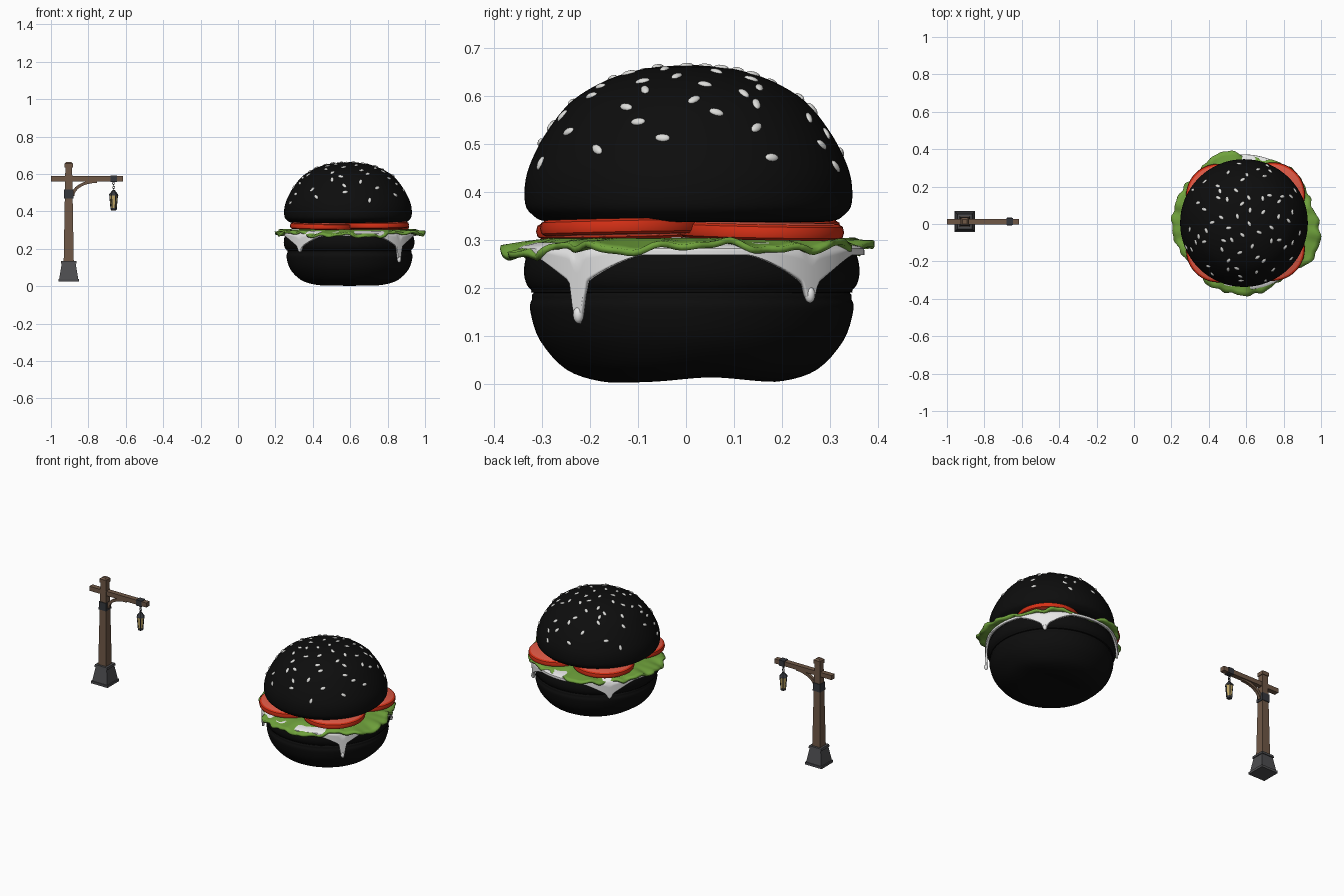
import bpy, bmesh, math, random
from mathutils import Vector, Matrix

if "Cube" in bpy.data.objects:
    bpy.data.objects.remove(bpy.data.objects["Cube"])

random.seed(4)
TAU = 2 * math.pi


def mat(name, r, g, b):
    m = bpy.data.materials.new(name)
    m.diffuse_color = (r, g, b, 1)
    m.use_nodes = True
    m.node_tree.nodes["Principled BSDF"].inputs["Base Color"].default_value = m.diffuse_color
    return m


BLACK = mat("black_bread", 0.004, 0.004, 0.004)
SEED = mat("sesame_white", 0.72, 0.72, 0.70)
WHITE = mat("white_cheese", 0.80, 0.80, 0.80)
GREEN = mat("leaf_green", 0.16, 0.36, 0.045)
SKIN = mat("tomato_skin", 0.68, 0.03, 0.008)
FLESH = mat("tomato_flesh", 0.74, 0.10, 0.06)
WOOD = mat("brown_wood", 0.16, 0.098, 0.062)
STONE = mat("grey_stone", 0.075, 0.075, 0.08)
IRON = mat("dark_iron", 0.035, 0.038, 0.045)
GLASS = mat("amber_glass", 0.52, 0.38, 0.13)


def finish(name, bm, materials, smooth=None, loc=(0, 0, 0), normals=True):
    bmesh.ops.remove_doubles(bm, verts=bm.verts, dist=1e-5)
    if normals:
        bmesh.ops.recalc_face_normals(bm, faces=bm.faces)
    me = bpy.data.meshes.new(name)
    bm.to_mesh(me)
    bm.free()
    for m in materials:
        me.materials.append(m)
    if smooth:
        me.shade_smooth()
        me.set_sharp_from_angle(angle=math.radians(smooth))
    ob = bpy.data.objects.new(name, me)
    ob.location = loc
    bpy.context.collection.objects.link(ob)
    return ob


def polar(name, rings, segs, func, materials, smooth=None, loc=(0, 0, 0), phase=0.0):
    """Grid of rings around z; func(ring, angle) gives (radius, z)."""
    bm = bmesh.new()
    grid = []
    for i in range(rings):
        row = []
        for j in range(segs):
            a = TAU * j / segs + phase
            r, z = func(i, a)
            row.append(bm.verts.new((r * math.cos(a), r * math.sin(a), z)))
        grid.append(row)
    for i in range(rings - 1):
        for j in range(segs):
            k = (j + 1) % segs
            bm.faces.new((grid[i][j], grid[i][k], grid[i + 1][k], grid[i + 1][j]))
    return finish(name, bm, materials, smooth, loc)


def lathe(name, prof, segs, material, smooth=None, loc=(0, 0, 0), phase=0.0):
    return polar(name, len(prof), segs, lambda i, a: prof[i], [material], smooth, loc, phase)


def curve(pts, n=4):
    """Catmull-Rom resampling of a profile."""
    p = [Vector(q) for q in pts]
    p = [p[0]] + p + [p[-1]]
    out = []
    for i in range(1, len(p) - 2):
        a, b, c, d = p[i - 1:i + 3]
        for k in range(n):
            t = k / n
            v = 0.5 * (2 * b + (c - a) * t + (2 * a - 5 * b + 4 * c - d) * t * t
                       + (3 * b - a - 3 * c + d) * t ** 3)
            out.append((max(v.x, 0), v.y))
    return out + [tuple(p[-1])]


def block(name, x, half0, half1, z0, z1, material):
    """Square tapered block of the lamp post."""
    s = math.sqrt(2)
    return lathe(name, [(0, z0), (half0 * s, z0), (half1 * s, z1), (0, z1)], 4, material,
                 loc=(x, 0.013, 0), phase=TAU / 8)


# ---------------- burger ----------------
CX = 0.592
bottom = curve([(0, 0.006), (0.12, 0.003), (0.19, 0.005), (0.262, 0.03), (0.316, 0.09), (0.336, 0.15),
                (0.333, 0.175), (0.318, 0.192), (0.2, 0.195), (0, 0.195)])
bun = lathe("bottom_bun", bottom, 64, BLACK, 60, (CX + 0.004, 0.012, 0))
for v in bun.data.vertices:  # slightly uneven underside
    lift = math.exp(-((v.co.y - 0.04) / 0.09) ** 2) * max(0, 1 - v.co.z / 0.08)
    v.co.z += 0.011 * lift

patty = curve([(0, 0.188), (0.3, 0.188), (0.335, 0.196), (0.348, 0.22), (0.348, 0.25),
               (0.338, 0.275), (0.31, 0.284), (0, 0.285)])
lathe("patty", patty, 64, BLACK, 60, (CX + 0.002, 0.012, 0))

top = curve([(0, 0.337), (0.2, 0.337), (0.295, 0.338), (0.325, 0.352), (0.34, 0.375), (0.339, 0.425),
             (0.322, 0.475), (0.291, 0.53), (0.242, 0.589), (0.17, 0.632), (0.09, 0.656), (0, 0.664)])
lathe("top_bun", top, 64, BLACK, 60, (CX - 0.004, 0.005, 0))

# Sesame seeds scattered over the dome
dome = [p for p in top if p[1] > 0.37][::-1]
bm = bmesh.new()
COUNT = 68
for n in range(COUNT):
    r = 0.335 * math.sqrt((n + 0.5) / COUNT)
    a = n * 2.39996 + random.uniform(-0.25, 0.25)
    for (r0, z0), (r1, z1) in zip(dome, dome[1:]):
        if r0 <= r <= r1:
            z = z0 + (z1 - z0) * (r - r0) / (r1 - r0)
            nrm = Vector(((z0 - z1) * math.cos(a), (z0 - z1) * math.sin(a), r1 - r0)).normalized()
            break
    else:
        continue
    rot = nrm.to_track_quat('Z', 'Y').to_matrix().to_4x4()
    m = (Matrix.Translation((r * math.cos(a), r * math.sin(a), z)) @ rot
         @ Matrix.Rotation(random.uniform(0, TAU), 4, 'Z') @ Matrix.Diagonal((0.016, 0.009, 0.006, 1)))
    bmesh.ops.create_uvsphere(bm, u_segments=10, v_segments=7, radius=1, matrix=m)
finish("sesame_seeds", bm, [SEED], 80, (CX - 0.004, 0.005, 0))

# Melted cheese: cap, then a skirt that runs down at the four corners
DRIPS = [(-41, 0.068, 0.075), (44, 0.07, 0.03), (-137, 0.065, 0.022), (136, 0.07, 0.02)]
ROWS = 12


def cheese(i, a):
    if i < 3:
        return [(0.05, 0.287), (0.32, 0.289), (0.348, 0.282)][i]
    low = 0.268
    for ang, wide, thin in DRIPS:
        d = abs((math.degrees(a) - ang + 180) % 360 - 180)
        low -= wide * max(0, 1 - d / 25) ** 1.4 + thin * math.exp(-(d / 2.6) ** 4)
    t = (i - 2) / ROWS
    return 0.348 + 0.008 * min(1, 4 * t), 0.282 + (low - 0.282) * t


ob = polar("cheese", ROWS + 3, 300, cheese, [WHITE], 60, (CX, 0.01, 0))
sol = ob.modifiers.new("thickness", 'SOLIDIFY')
sol.thickness, sol.offset = 0.011, 0
for ang, z in ((-41, 0.143), (44, 0.185)):
    bm = bmesh.new()
    bmesh.ops.create_uvsphere(bm, u_segments=14, v_segments=10, radius=1,
                              matrix=Matrix.Diagonal((0.011, 0.011, 0.017, 1)))
    a = math.radians(ang)
    finish("cheese_drop", bm, [WHITE], 80, (CX + 0.357 * math.cos(a), 0.01 + 0.357 * math.sin(a), z))

# Ruffled lettuce: rim radius every 15 degrees, counter-clockwise from +x
RIM = [.397, .37, .375, .385, .375, .35, .36, .40, .39, .355, .38, .385,
       .39, .385, .37, .35, .385, .38, .387, .38, .36, .36, .41, .415]


def lettuce(i, a):
    t = i / 14
    f = (math.degrees(a) % 360) / 15
    k, u = int(f) % 24, f % 1
    u = u * u * (3 - 2 * u)
    rim = RIM[k] * (1 - u) + RIM[(k + 1) % 24] * u + 0.004 * math.sin(23 * a) + 0.003 * math.sin(37 * a + 1)
    edge = max(0, (t - 0.7) / 0.3)
    z = 0.297 - edge * (0.012 + 0.016 * max(0, -math.sin(a)) ** 3)
    z += edge * (0.007 * math.sin(7 * a + 0.6) + 0.006 * math.sin(17 * a + 4 * t) + 0.003 * math.sin(31 * a))
    return 0.05 + (rim - 0.05) * t, z


ob = polar("lettuce", 15, 180, lettuce, [GREEN], 40, (CX, 0.005, 0))
sol = ob.modifiers.new("thickness", 'SOLIDIFY')
sol.thickness, sol.offset = 0.013, 0

# Four tomato slices: skin around, flesh on the cut faces
for x, y, z, tx, ty in ((0.15, -0.132, 0.31, 0.02, -0.01), (0.15, 0.157, 0.302, -0.02, 0.02),
                        (-0.142, -0.14, 0.304, 0.02, 0.02), (-0.142, 0.15, 0.309, -0.01, -0.02)):
    ob = lathe("tomato_slice", [(0, 0), (0.16, 0), (0.169, 0.005), (0.172, 0.016), (0.169, 0.028),
                                (0.16, 0.033), (0, 0.033)], 48, SKIN, 45, (CX + x, y, z))
    ob.data.materials.append(FLESH)
    for p in ob.data.polygons:
        p.material_index = int(abs(p.normal.z) > 0.9)
    ob.rotation_euler = (tx, ty, 0)

# ---------------- lamp post ----------------
PX, PY, LX = -0.905, 0.013, -0.665
block("base_foot", PX, 0.056, 0.056, 0.024, 0.038, STONE)
block("base_body", PX, 0.051, 0.037, 0.038, 0.122, STONE)
block("base_rim", PX, 0.042, 0.040, 0.122, 0.136, STONE)
block("post", PX, 0.027, 0.018, 0.13, 0.64, WOOD)
block("post_cap", PX, 0.022, 0.022, 0.634, 0.656, WOOD)
block("post_cap_tip", PX, 0.021, 0.012, 0.656, 0.664, WOOD)
block("post_collar", PX, 0.025, 0.024, 0.47, 0.518, IRON)
block("beam_band", LX, 0.018, 0.018, 0.557, 0.592, IRON)


def strip(name, outer, inner, half, material):
    """Solid between two xz paths, with a given half width in y."""
    bm = bmesh.new()
    rows = [[bm.verts.new((p[0], PY + s * half, p[1])) for p, s in ((o, -1), (o, 1), (n, 1), (n, -1))]
            for o, n in zip(outer, inner)]
    for a, b in zip(rows, rows[1:]):
        for j in range(4):
            bm.faces.new((a[j], a[(j + 1) % 4], b[(j + 1) % 4], b[j]))
    bm.faces.new(rows[0])
    bm.faces.new(rows[-1])
    return finish(name, bm, [material])


strip("cross_beam", [(-1.0, 0.588), (-0.615, 0.588)], [(-1.0, 0.561), (-0.615, 0.561)], 0.015, WOOD)


def arc(rx, rz):
    return [(-0.755 - rx * math.sin(t), 0.482 + rz * math.cos(t)) for t in [i * TAU / 32 for i in range(9)]]


strip("curved_brace", arc(0.138, 0.086), arc(0.120, 0.070), 0.009, WOOD)

# Chain links holding the lantern
bm = bmesh.new()
for n in range(4):
    for j in range(10):
        ring = [[], []]
        for e in (0, 1):
            a = TAU * (j + e) / 10
            for r in (0.0075, 0.0045):
                for s in (-0.0016, 0.0016):
                    p = (r * math.cos(a), s, 0.55 - n * 0.011 + 1.1 * r * math.sin(a))
                    p = (p[1], p[0], p[2]) if n % 2 else p
                    ring[e].append(bm.verts.new(p))
        for q in ((0, 1), (1, 3), (3, 2), (2, 0)):
            bm.faces.new((ring[0][q[0]], ring[0][q[1]], ring[1][q[1]], ring[1][q[0]]))
finish("chain", bm, [IRON], None, (LX, PY, 0))

# Hexagonal lantern
L = (LX, PY, 0)
lathe("lantern_roof", [(0, 0.486), (0.025, 0.486), (0.024, 0.491), (0.012, 0.506), (0.006, 0.514), (0, 0.516)],
      6, IRON, None, L)
lathe("lantern_glass", [(0, 0.416), (0.014, 0.416), (0.0205, 0.486), (0, 0.486)], 6, GLASS, None, L)
lathe("lantern_base", [(0, 0.406), (0.013, 0.406), (0.0175, 0.412), (0.0175, 0.419), (0, 0.419)], 6, IRON, None, L)
for n in range(6):
    a = n * TAU / 6
    lo = Vector((0.0145 * math.cos(a), 0.0145 * math.sin(a), 0.416))
    hi = Vector((0.021 * math.cos(a), 0.021 * math.sin(a), 0.487))
    d = hi - lo
    bm = bmesh.new()
    bmesh.ops.create_cone(bm, cap_ends=True, segments=4, radius1=0.0025, radius2=0.0025, depth=d.length,
                          matrix=Matrix.Translation((lo + hi) / 2) @ d.to_track_quat('Z', 'Y').to_matrix().to_4x4())
    finish("lantern_bar", bm, [IRON], None, L)
